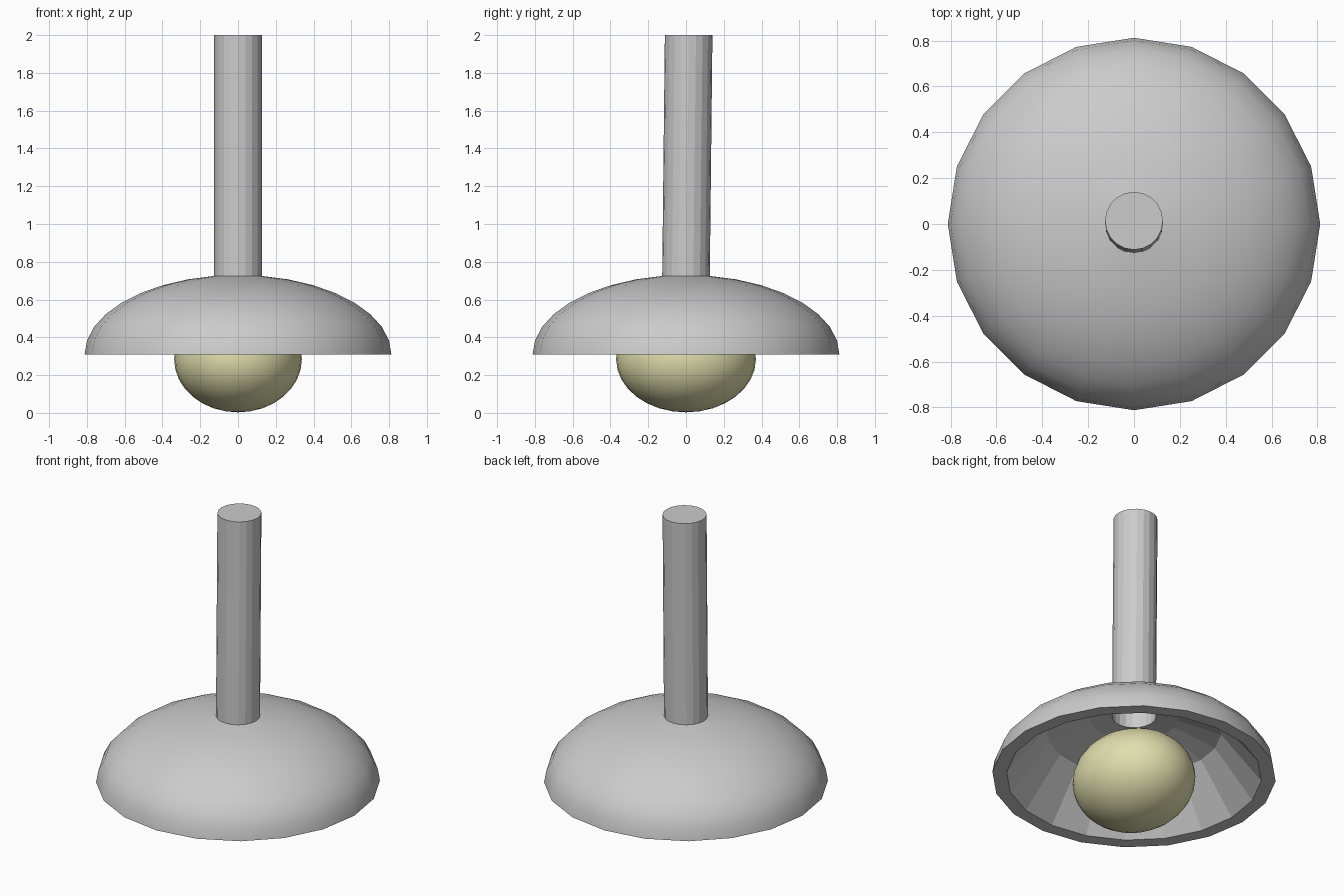
import bpy, bmesh
from math import sin, cos, pi, radians, acos

if "Cube" in bpy.data.objects:
    bpy.data.objects.remove(bpy.data.objects["Cube"])

SIDES = 20


def make_object(name, bm):
    mesh = bpy.data.meshes.new(name)
    bm.to_mesh(mesh)
    bm.free()
    obj = bpy.data.objects.new(name, mesh)
    bpy.context.collection.objects.link(obj)
    return obj


def ring(bm, r, z, y=0.0):
    return [bm.verts.new((r * cos(2 * pi * i / SIDES), y + r * sin(2 * pi * i / SIDES), z))
            for i in range(SIDES)]


def bridge(bm, lower, upper, smooth=False):
    for i in range(SIDES):
        j = (i + 1) % SIDES
        f = bm.faces.new((lower[i], lower[j], upper[j], upper[i]))
        f.smooth = smooth


# Shade: smooth elliptical dome outside, faceted lining inside, hole for the stem
bm = bmesh.new()
steps = 8
t_end = acos(0.126 / 0.812)
outer = [(0.812 * cos(t_end * k / steps), 0.31 + 0.42 * sin(t_end * k / steps))
         for k in range(steps + 1)]
inner = [(0.126, 0.705), (0.25, 0.69), (0.50, 0.605), (0.73, 0.31)]
rings = [ring(bm, r, z) for r, z in outer + inner]
for k in range(len(rings)):
    bridge(bm, rings[k], rings[(k + 1) % len(rings)], smooth=k < steps)
# sharp borders between the smooth dome and the flat lining
for e in bm.edges:
    if len({f.smooth for f in e.link_faces}) == 2:
        e.smooth = False
make_object("shade", bm)

# Stem: tube open at the bottom, leaning very slightly backwards
bm = bmesh.new()
bottom = ring(bm, 0.126, 0.72)
top = ring(bm, 0.126, 2.0, 0.014)
bridge(bm, bottom, top)
bm.faces.new(top)
make_object("stem", bm)

# Bulb: flattened smooth ball
bm = bmesh.new()
bmesh.ops.create_uvsphere(bm, u_segments=32, v_segments=16, radius=1.0)
bmesh.ops.scale(bm, vec=(0.338, 0.37, 0.281), verts=bm.verts)
bmesh.ops.translate(bm, vec=(0, 0, 0.284), verts=bm.verts)
for f in bm.faces:
    f.smooth = True
bulb = make_object("bulb", bm)
mat = bpy.data.materials.new("warm_glass")
mat.diffuse_color = (0.75, 0.73, 0.42, 1.0)
mat.use_nodes = True
mat.node_tree.nodes["Principled BSDF"].inputs["Base Color"].default_value = mat.diffuse_color
bulb.data.materials.append(mat)
